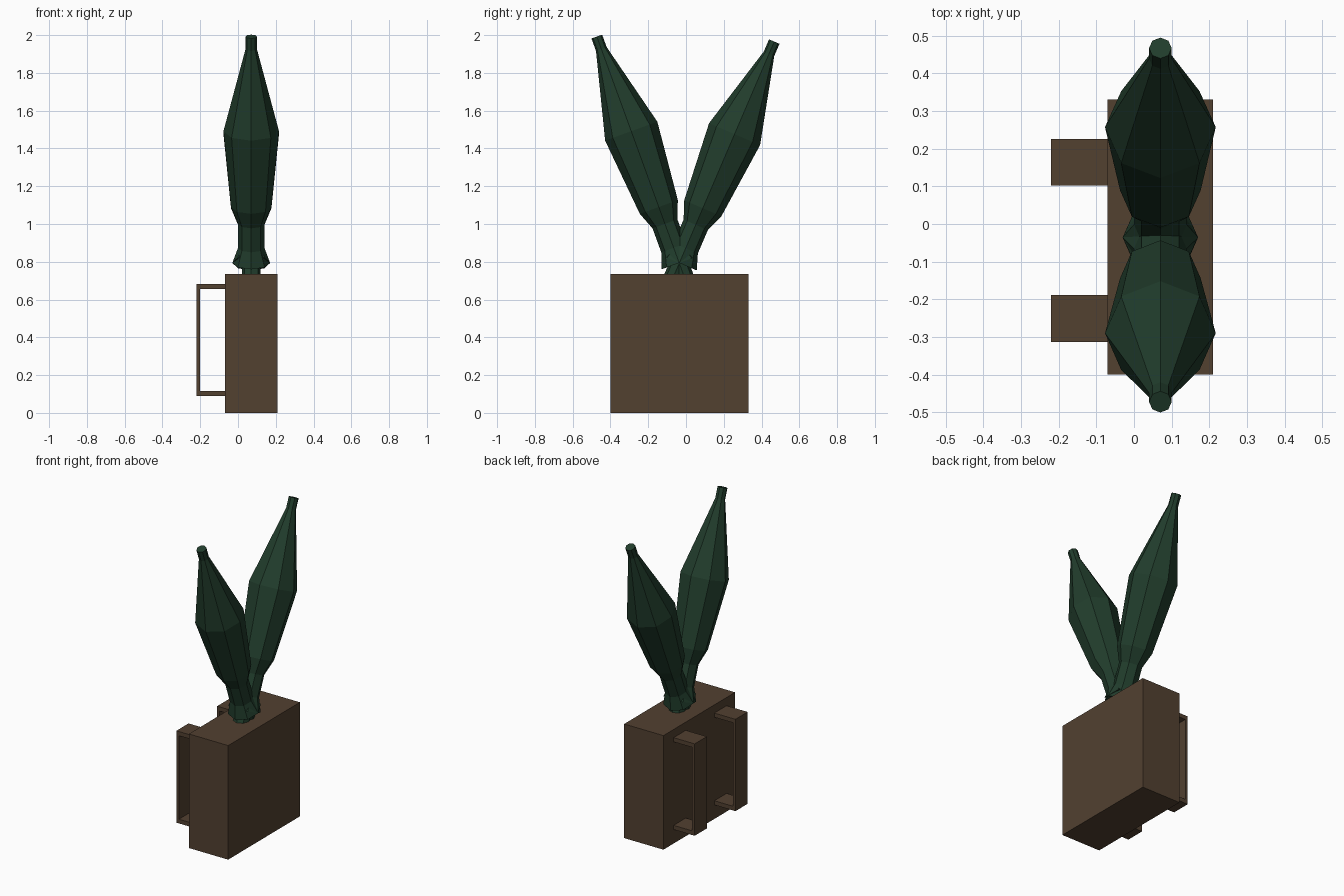
import bpy, bmesh
from math import cos, sin, pi, radians

if "Cube" in bpy.data.objects:
    bpy.data.objects.remove(bpy.data.objects["Cube"])


def material(name, color):
    m = bpy.data.materials.new(name)
    m.diffuse_color = color
    m.use_nodes = True
    m.node_tree.nodes["Principled BSDF"].inputs["Base Color"].default_value = m.diffuse_color
    return m


brown = material("brown", (0.085, 0.052, 0.030, 1))
green = material("green", (0.015, 0.046, 0.025, 1))


def finish(name, bm, mat):
    bmesh.ops.recalc_face_normals(bm, faces=bm.faces)
    me = bpy.data.meshes.new(name)
    bm.to_mesh(me)
    bm.free()
    me.materials.append(mat)
    ob = bpy.data.objects.new(name, me)
    bpy.context.collection.objects.link(ob)
    return ob


def extruded(name, profile, y0, y1, mat):
    """Extrude an x-z outline from y0 to y1."""
    bm = bmesh.new()
    f = bm.faces.new([bm.verts.new((x, y0, z)) for x, z in profile])
    r = bmesh.ops.extrude_face_region(bm, geom=[f])
    verts = [v for v in r["geom"] if isinstance(v, bmesh.types.BMVert)]
    bmesh.ops.translate(bm, vec=(0, y1 - y0, 0), verts=verts)
    return finish(name, bm, mat)


def turned(name, profile, mat, sides=8):
    """Closed faceted solid of revolution from (radius, height) pairs."""
    bm = bmesh.new()
    rings = [[bm.verts.new((r * cos(2 * pi * i / sides), r * sin(2 * pi * i / sides), z))
              for i in range(sides)] for r, z in profile]
    for a, b in zip(rings, rings[1:]):
        for i in range(sides):
            j = (i + 1) % sides
            bm.faces.new((a[i], a[j], b[j], b[i]))
    bm.faces.new(rings[0])
    bm.faces.new(rings[-1])
    return finish(name, bm, mat)


# Pack body
extruded("pack_box", [(-0.07, 0), (0.21, 0), (0.21, 0.735), (-0.07, 0.735)], -0.40, 0.33, brown)

# Two shoulder straps, each a C-shaped bracket
strap = [(-0.07, 0.09), (-0.22, 0.09), (-0.22, 0.682), (-0.07, 0.682),
         (-0.07, 0.655), (-0.202, 0.655), (-0.202, 0.117), (-0.07, 0.117)]
for side, y0 in (("front", -0.313), ("back", 0.102)):
    extruded(side + "_strap", strap, y0, y0 + 0.124, brown)

# Two tilted warheads with a flared tail and a stem that enters the box
warhead = [(0.05, -0.10), (0.05, 0.015), (0.10, 0.015), (0.07, 0.10), (0.07, 0.235),
           (0.107, 0.33), (0.147, 0.757), (0.03, 1.22), (0.03, 1.29)]
for side, y, tilt in (("front", -0.031, 20), ("back", -0.041, -23.2)):
    ob = turned(side + "_warhead", warhead, green)
    ob.location = (0.07, y, 0.78)
    ob.rotation_euler.x = radians(tilt)
